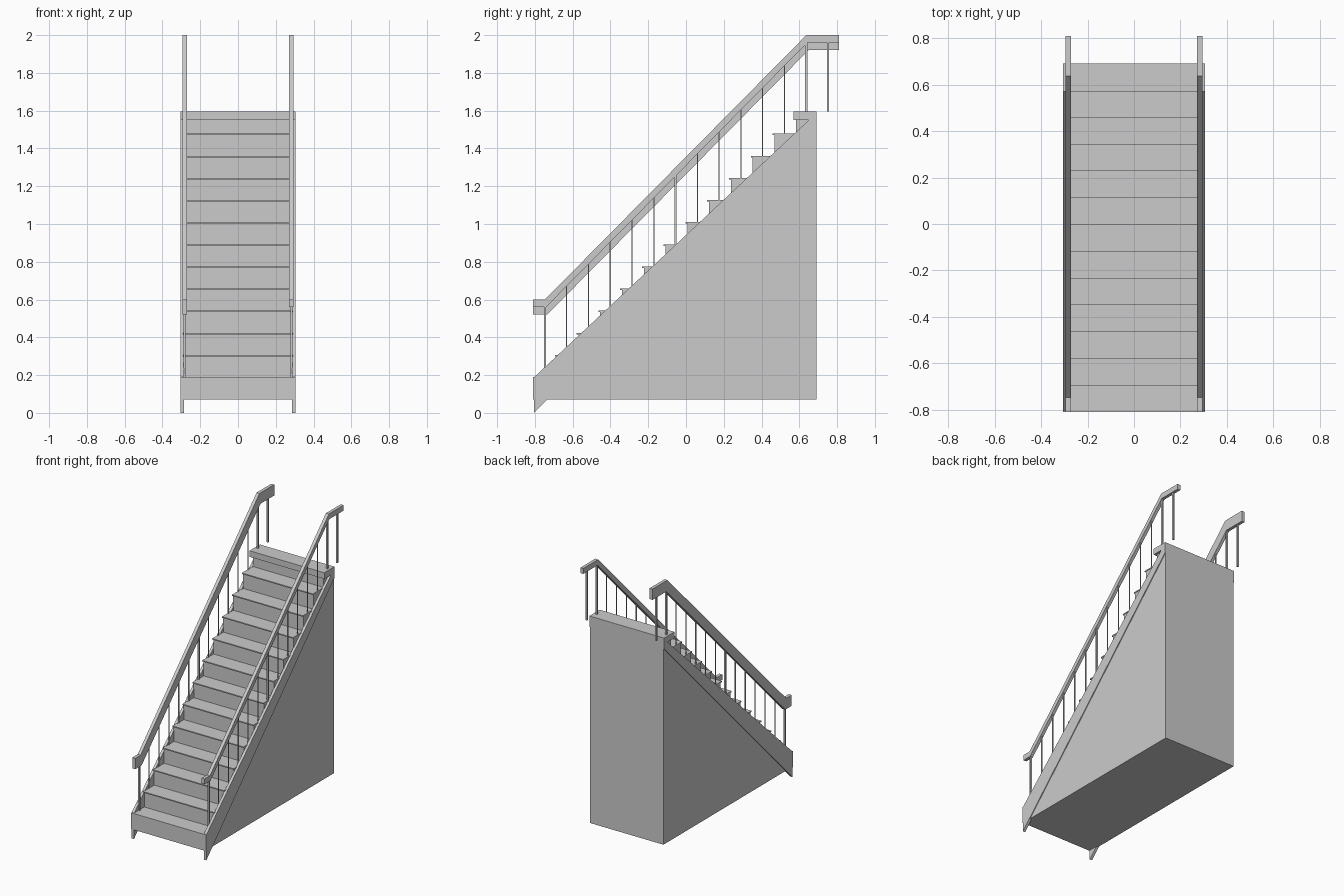
import bpy, bmesh

if "Cube" in bpy.data.objects:
    bpy.data.objects.remove(bpy.data.objects["Cube"])

STEPS, RISE, RUN = 13, 0.1171, 0.1153
Z0, Y0, BACK, FLOOR = 0.19, -0.81, 0.69, 0.07


def prism(name, profile, x0, x1):
    """Extrude a (y, z) profile from x0 to x1."""
    bm = bmesh.new()
    face = bm.faces.new([bm.verts.new((x0, y, z)) for y, z in profile])
    ext = bmesh.ops.extrude_face_region(bm, geom=[face])
    moved = [v for v in ext["geom"] if isinstance(v, bmesh.types.BMVert)]
    bmesh.ops.translate(bm, verts=moved, vec=(x1 - x0, 0, 0))
    bmesh.ops.recalc_face_normals(bm, faces=bm.faces)
    me = bpy.data.meshes.new(name)
    bm.to_mesh(me)
    bm.free()
    ob = bpy.data.objects.new(name, me)
    bpy.context.collection.objects.link(ob)
    return ob


def box(name, x0, x1, y0, y1, z0, z1):
    return prism(name, [(y0, z0), (y1, z0), (y1, z1), (y0, z1)], x0, x1)


# Solid stepped core under the treads
core = [(BACK, FLOOR), (Y0 + 0.01, FLOOR)]
for k in range(STEPS):
    y, z = Y0 + 0.01 + k * RUN, Z0 - 0.008 + k * RISE
    if k:
        core.append((y, z - RISE))
    core.append((y, z))
core.append((BACK, Z0 - 0.008 + (STEPS - 1) * RISE))
prism("stair_core", core, -0.287, 0.287)

# Treads with a small nosing
for k in range(STEPS - 1):
    y, z = Y0 + k * RUN, Z0 + k * RISE
    box(f"tread_{k + 1}", -0.29, 0.29, y, y + RUN + 0.01, z - 0.008, z)

# Full-width bottom riser and deep top nosing
box("bottom_riser", -0.305, 0.305, Y0, Y0 + 0.01, FLOOR, Z0)
box("top_landing", -0.305, 0.305, 0.57, BACK, 1.55, Z0 + (STEPS - 1) * RISE)

# Stringers and the triangular panels beneath them
stringer = [(-0.805, 0), (BACK, 1.515), (BACK, 1.55), (0.65, 1.55), (-0.805, 0.188)]
panel = [(-0.736, FLOOR), (BACK, FLOOR), (BACK, 1.515)]
for side, s in (("left", -1), ("right", 1)):
    prism(f"{side}_stringer", stringer, s * 0.285, s * 0.305)
    prism(f"{side}_panel", panel, s * 0.28, s * 0.299)

# Handrails: the left one is twice as deep as the right one
for side, s, depth in (("left", -1, 0.08), ("right", 1, 0.04)):
    top = [(-0.81, 0.60), (-0.747, 0.60), (0.637, 2.0), (0.81, 2.0)]
    bottom = [(-0.81, 0.60 - depth), (-0.747 + depth * 0.15, 0.60 - depth),
              (0.637 + depth * 0.15, 2.0 - depth), (0.81, 2.0 - depth)]
    prism(f"{side}_handrail", top + bottom[::-1], s * 0.271, s * 0.295)

    # Balusters on every tread, with thicker posts at ends and middle
    for k in range(STEPS + 1):
        y = -0.747 + k * RUN
        thick = k in (0, 6, 12, 13)
        r = 0.006 if thick else 0.0028
        low = Z0 + min(k, STEPS - 1) * RISE
        high = min(0.60 + (y + 0.747) * 1.0116, 2.0) - depth + 0.005
        box(f"{side}_{'post' if thick else 'baluster'}_{k + 1}",
            s * 0.283 - r, s * 0.283 + r, y - r, y + r, low, high)
